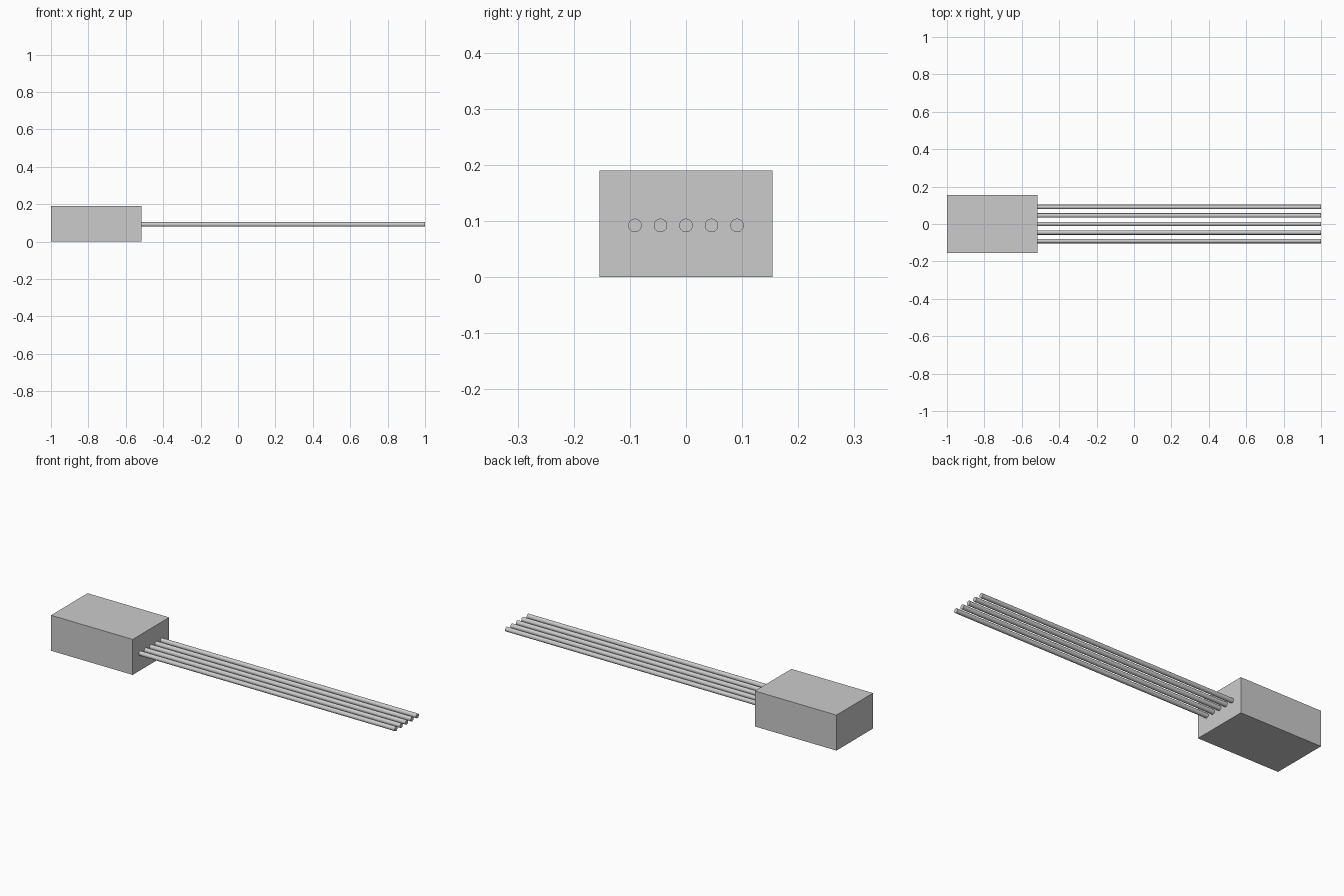
import bpy
import math

cube = bpy.data.objects.get("Cube")
if cube:
    bpy.data.objects.remove(cube, do_unlink=True)

BLOCK_MIN_X, BLOCK_MAX_X = -1.0, -0.516
BLOCK_WIDTH, BLOCK_HEIGHT = 0.309, 0.19
ROD_RADIUS, ROD_SPACING, ROD_Z = 0.012, 0.0455, 0.092
ROD_COUNT = 5

grey = bpy.data.materials.new("plain_grey")
grey.use_nodes = True
colour = (0.6, 0.6, 0.6, 1.0)
grey.diffuse_color = colour
grey.node_tree.nodes["Principled BSDF"].inputs["Base Color"].default_value = colour


def finish(name):
    obj = bpy.context.object
    obj.name = name
    obj.data.materials.append(grey)
    bpy.ops.object.transform_apply(location=False, rotation=True, scale=True)
    return obj


# Rectangular housing
bpy.ops.mesh.primitive_cube_add(
    size=1, location=((BLOCK_MIN_X + BLOCK_MAX_X) / 2, 0, BLOCK_HEIGHT / 2))
bpy.context.object.scale = (BLOCK_MAX_X - BLOCK_MIN_X, BLOCK_WIDTH, BLOCK_HEIGHT)
finish("housing_block")

# Row of long round rods leaving the housing
for i in range(ROD_COUNT):
    y = (i - (ROD_COUNT - 1) / 2) * ROD_SPACING
    bpy.ops.mesh.primitive_cylinder_add(
        vertices=32, radius=ROD_RADIUS, depth=1 - BLOCK_MAX_X,
        location=((1 + BLOCK_MAX_X) / 2, y, ROD_Z), rotation=(0, math.pi / 2, 0))
    finish(f"rod_{i + 1}")
    bpy.ops.object.shade_smooth_by_angle(angle=math.radians(30))
